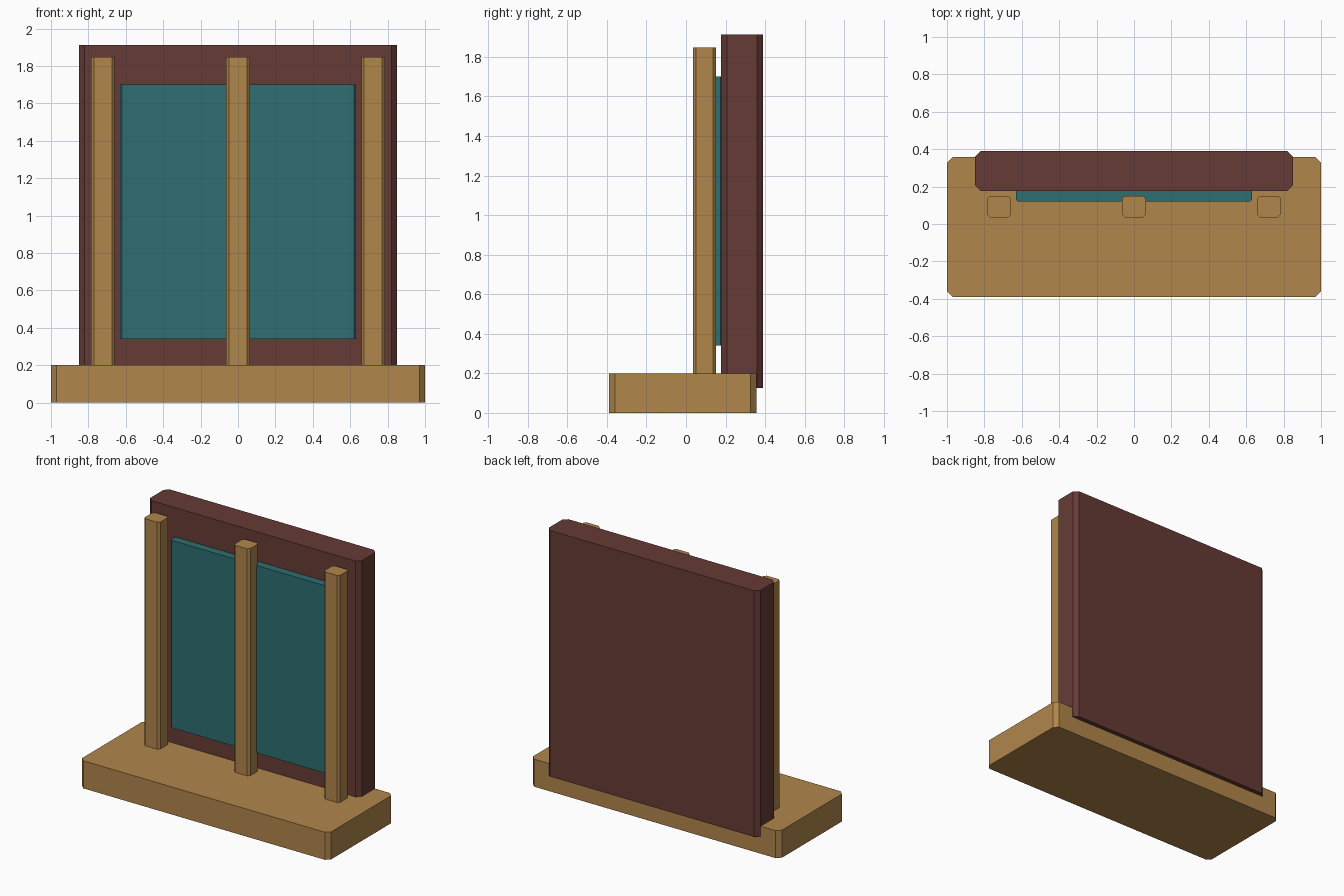
import bpy

if "Cube" in bpy.data.objects:
    bpy.data.objects.remove(bpy.data.objects["Cube"])


def srgb(r, g, b):
    lin = [((c / 255 + 0.055) / 1.055) ** 2.4 for c in (r, g, b)]
    return (*lin, 1.0)


def material(name, rgb):
    m = bpy.data.materials.new(name)
    m.diffuse_color = srgb(*rgb)
    m.use_nodes = True
    m.node_tree.nodes["Principled BSDF"].inputs["Base Color"].default_value = m.diffuse_color
    return m


wood = material("light wood", (176, 134, 75))
maroon = material("dark maroon", (102, 59, 53))
teal = material("teal", (46, 110, 113))


def slab(name, x, y, z, cut, mat):
    """Box with its four vertical edges chamfered: an octagon swept up in z."""
    (x0, x1), (y0, y1), (z0, z1) = x, y, z
    ring = [(x0 + cut, y0), (x1 - cut, y0), (x1, y0 + cut), (x1, y1 - cut),
            (x1 - cut, y1), (x0 + cut, y1), (x0, y1 - cut), (x0, y0 + cut)]
    verts = [(px, py, h) for h in (z0, z1) for px, py in ring]
    faces = [(i, (i + 1) % 8, (i + 1) % 8 + 8, i + 8) for i in range(8)]
    faces += [tuple(range(7, -1, -1)), tuple(range(8, 16))]
    mesh = bpy.data.meshes.new(name)
    mesh.from_pydata(verts, [], faces)
    mesh.materials.append(mat)
    obj = bpy.data.objects.new(name, mesh)
    bpy.context.collection.objects.link(obj)
    return obj


# Base plinth
slab("base", (-1, 1), (-0.389, 0.357), (0, 0.2), 0.03, wood)

# Back panel, sunk into and overhanging the rear of the base
slab("back_panel", (-0.85, 0.85), (0.177, 0.389), (0.126, 1.912), 0.03, maroon)

# Teal inset board on the panel front
slab("front_board", (-0.63, 0.63), (0.12, 0.185), (0.34, 1.70), 0.01, teal)

# Three upright posts
for label, cx in (("left", -0.722), ("middle", 0.0), ("right", 0.722)):
    slab(label + "_post", (cx - 0.063, cx + 0.063), (0.036, 0.151),
         (0.19, 1.848), 0.015, wood)
